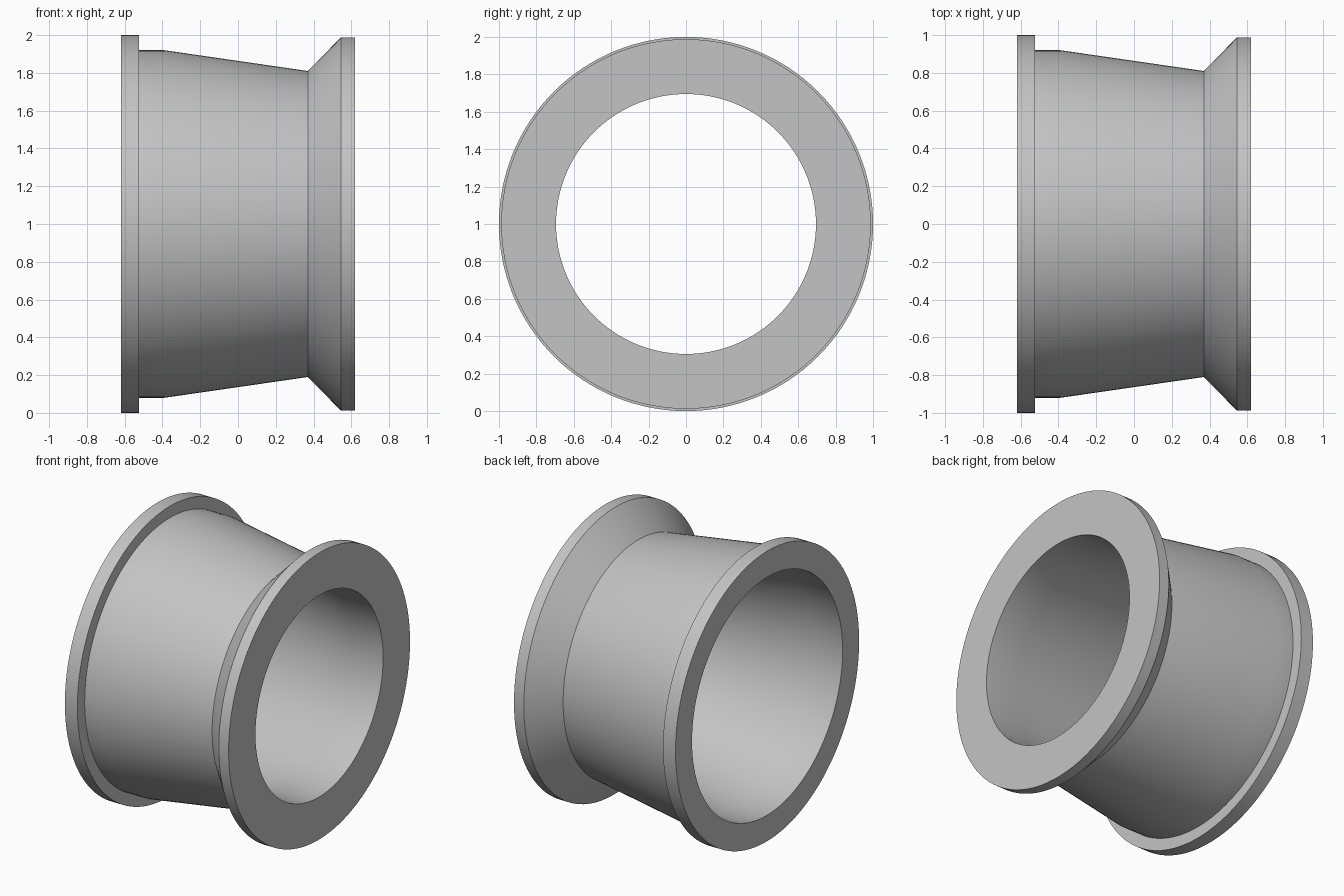
import bpy
import bmesh
import math
from mathutils import Matrix, Vector

if "Cube" in bpy.data.objects:
    bpy.data.objects.remove(bpy.data.objects["Cube"], do_unlink=True)

SEGMENTS = 128

grey = bpy.data.materials.new("plain_grey")
grey.use_nodes = True
colour = (0.55, 0.55, 0.55, 1)
grey.diffuse_color = colour
grey.node_tree.nodes["Principled BSDF"].inputs["Base Color"].default_value = colour

# Closed wall section as (position along the axis, radius)
outer = [(-0.62, 1.0), (-0.525, 1.0), (-0.525, 0.92), (-0.39, 0.92),
         (0.37, 0.81), (0.545, 0.988), (0.62, 0.988)]
bore = [(0.62, 0.695), (0.37, 0.695), (-0.39, 0.82), (-0.62, 0.82)]
profile = outer + bore


def lathe_ring(name, section):
    """Revolve a closed section around the x axis."""
    bm = bmesh.new()
    rings = []
    for i in range(SEGMENTS):
        turn = Matrix.Rotation(math.tau * i / SEGMENTS, 4, 'X')
        rings.append([bm.verts.new(turn @ Vector((x, 0, r))) for x, r in section])
    for i, ring in enumerate(rings):
        following = rings[(i + 1) % SEGMENTS]
        for j in range(len(section)):
            k = (j + 1) % len(section)
            bm.faces.new((ring[j], ring[k], following[k], following[j]))
    bmesh.ops.recalc_face_normals(bm, faces=bm.faces)
    mesh = bpy.data.meshes.new(name)
    bm.to_mesh(mesh)
    bm.free()
    mesh.materials.append(grey)
    obj = bpy.data.objects.new(name, mesh)
    bpy.context.collection.objects.link(obj)
    return obj


# Flanged sleeve standing on its rims
sleeve = lathe_ring("flanged_sleeve", profile)
sleeve.location.z = 1.0
bpy.ops.object.select_all(action='DESELECT')
sleeve.select_set(True)
bpy.context.view_layer.objects.active = sleeve
bpy.ops.object.shade_smooth_by_angle(angle=math.radians(30))
